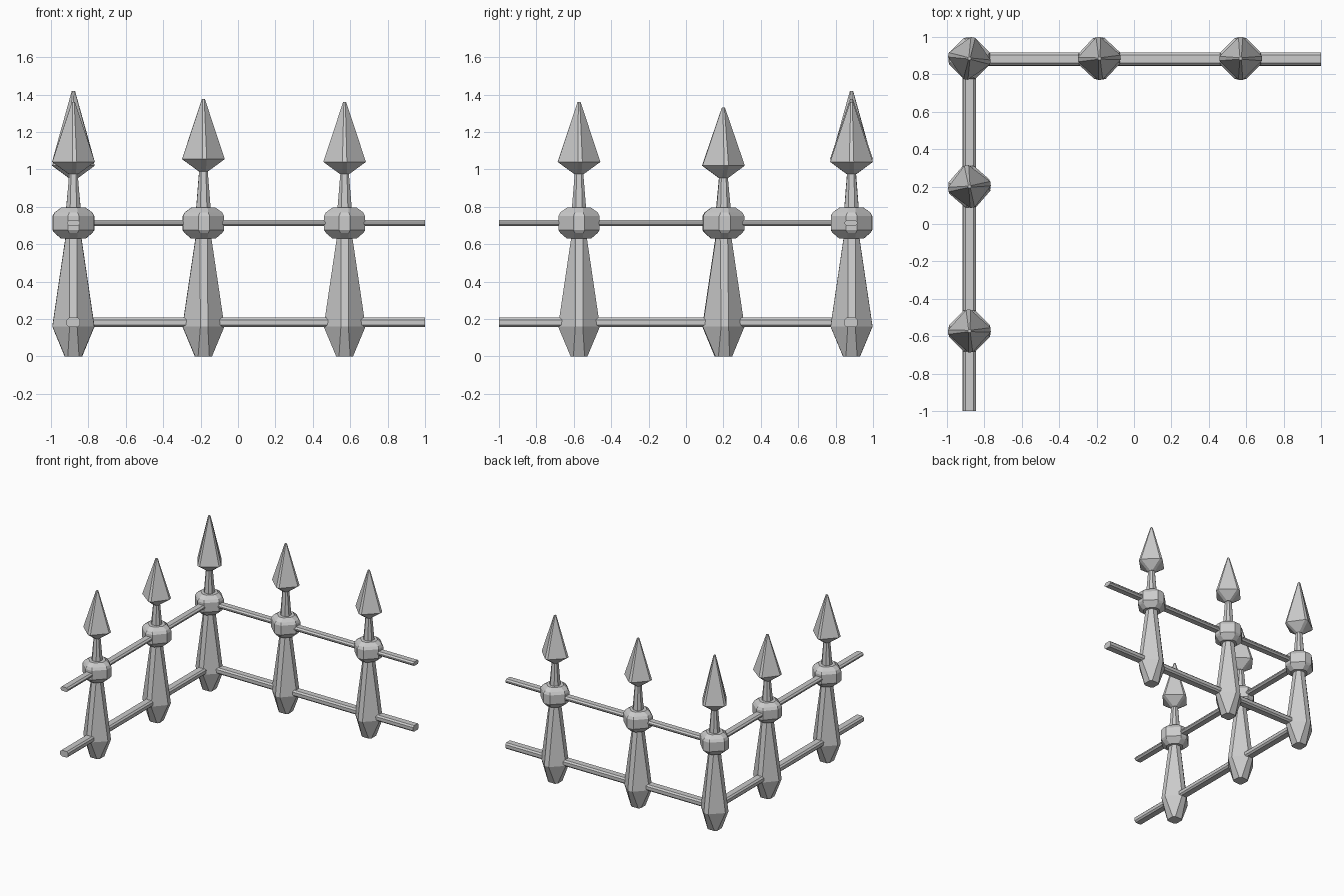
import bpy, bmesh
from math import radians
from mathutils import Matrix

if "Cube" in bpy.data.objects:
    bpy.data.objects.remove(bpy.data.objects["Cube"])


def finish(bm, name, loc=(0, 0, 0), turn=0):
    bmesh.ops.recalc_face_normals(bm, faces=bm.faces)
    mesh = bpy.data.meshes.new(name)
    bm.to_mesh(mesh)
    bm.free()
    ob = bpy.data.objects.new(name, mesh)
    ob.matrix_world = Matrix.Translation(loc) @ Matrix.Rotation(radians(turn), 4, 'Z')
    bpy.context.collection.objects.link(ob)
    return ob


def diamond_loft(name, profile, loc, turn):
    """Stack of corner-chamfered diamonds: (z, point radius, chamfer half-width)."""
    bm = bmesh.new()
    rings = []
    for z, r, c in profile:
        pts = [(r, -c), (r, c), (c, r), (-c, r), (-r, c), (-r, -c), (-c, -r), (c, -r)]
        rings.append([bm.verts.new((x, y, z)) for x, y in pts])
    for a, b in zip(rings, rings[1:]):
        for i in range(8):
            j = (i + 1) % 8
            bm.faces.new((a[i], a[j], b[j], b[i]))
    bm.faces.new(rings[0][::-1])
    bm.faces.new(rings[-1])
    return finish(bm, name, loc, turn)


def rail(name, start, end, z, width, height):
    """Flat bar with chamfered long edges, running along x or y."""
    w, h, c = width / 2, height / 2, 0.012
    section = [(-w, -h + c), (-w + c, -h), (w - c, -h), (w, -h + c),
               (w, h - c), (w - c, h), (-w + c, h), (-w, h - c)]
    along_x = start[1] == end[1]
    bm = bmesh.new()
    rings = []
    for x, y in (start, end):
        rings.append([bm.verts.new((x, y + s, z + t) if along_x else (x + s, y, z + t))
                      for s, t in section])
    a, b = rings
    for i in range(8):
        j = (i + 1) % 8
        bm.faces.new((a[i], a[j], b[j], b[i]))
    bm.faces.new(a[::-1])
    bm.faces.new(b)
    return finish(bm, name)


# x, y, turn of post, turn of spearhead, shoulder height, tip height
posts = [
    (-0.88, 0.885, 0, -10, 1.04, 1.42),
    (-0.185, 0.885, 2, 3, 1.055, 1.375),
    (0.57, 0.885, 0, 0, 1.04, 1.36),
    (-0.88, 0.2, 4, 8, 1.02, 1.33),
    (-0.88, -0.572, 0, 3, 1.04, 1.36),
]
for n, (x, y, turn, head_turn, zs, zt) in enumerate(posts, 1):
    loc = (x, y, 0)
    # Tapered lower stake
    diamond_loft(f"post_stake_{n}", [(0, 0.045, 0.03), (0.16, 0.112, 0.02),
                 (0.66, 0.038, 0.02)], loc, turn)
    # Square collar
    diamond_loft(f"post_collar_{n}", [(0.63, 0.065, 0.02), (0.66, 0.1, 0.022),
                 (0.675, 0.11, 0.03), (0.75, 0.11, 0.03),
                 (0.77, 0.1, 0.022), (0.795, 0.065, 0.02)], loc, turn)
    # Narrow neck
    diamond_loft(f"post_neck_{n}", [(0.77, 0.04, 0.018), (zs - 0.04, 0.021, 0.012)], loc, turn)
    # Spearhead
    diamond_loft(f"spearhead_{n}", [(zs - 0.065, 0.025, 0.012), (zs, 0.114, 0.012),
                 (zt, 0.008, 0.004)], loc, head_turn)

# Rails along the back and the left side
for label, z, w, h in (("lower", 0.182, 0.072, 0.05), ("upper", 0.713, 0.068, 0.034)):
    rail(f"{label}_rail_back", (-0.88, 0.882), (1.0, 0.882), z, w, h)
    rail(f"{label}_rail_left", (-0.88, 0.882), (-0.88, -1.0), z, w, h)
